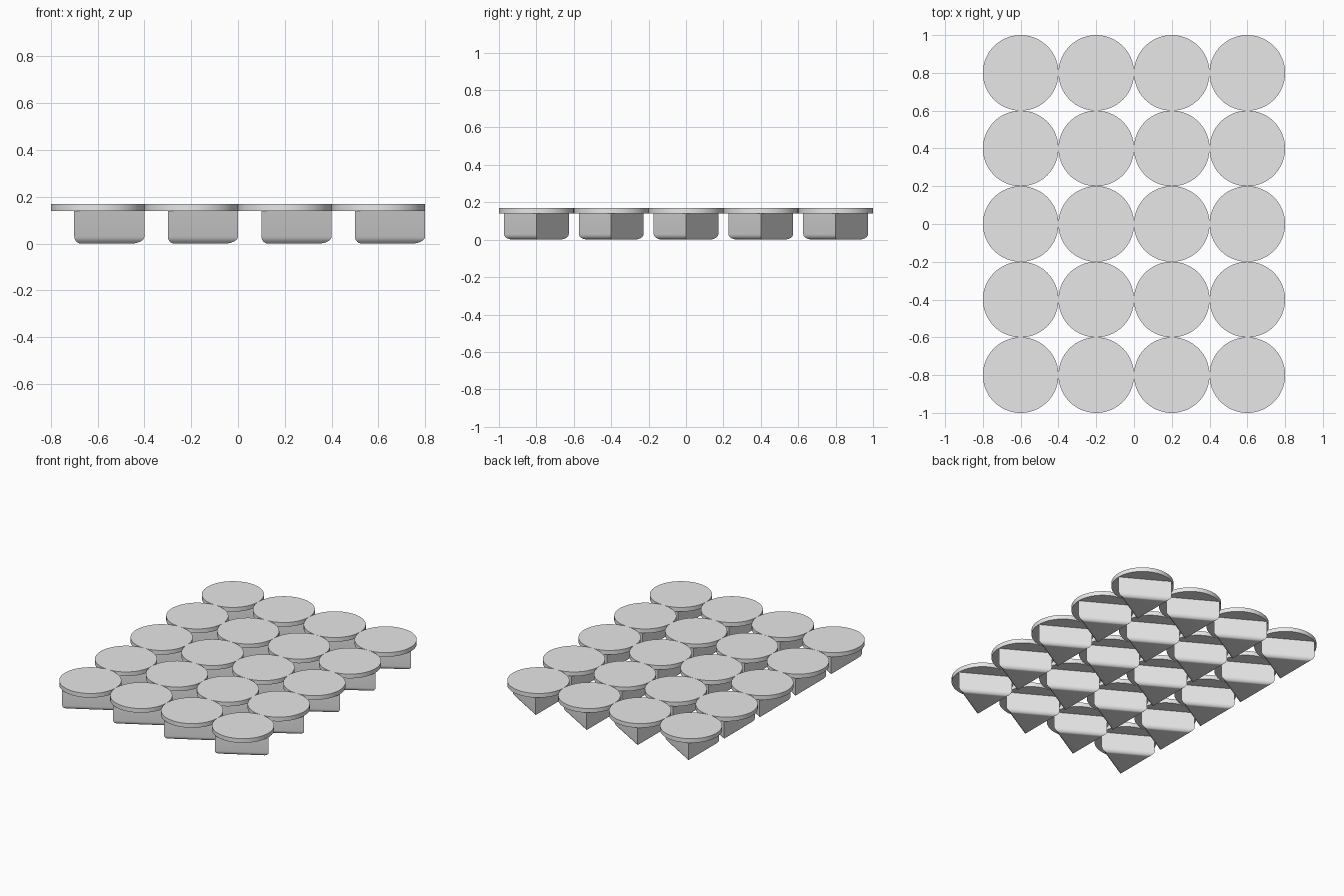
import bpy, bmesh, math

cube = bpy.data.objects.get("Cube")
if cube:
    bpy.data.objects.remove(cube, do_unlink=True)

RADIUS, PITCH = 0.2, 0.4
COLUMNS, ROWS = 4, 5
DISC_BOTTOM, DISC_TOP = 0.14, 0.17
ROUNDING = 0.03

grey = bpy.data.materials.new("light grey")
grey.use_nodes = True
grey.diffuse_color = (0.8, 0.8, 0.8, 1)
grey.node_tree.nodes["Principled BSDF"].inputs["Base Color"].default_value = grey.diffuse_color


def prism_mesh(name, sides, bottom, top, rounding=0):
    """Upright prism with its first corner on +x and an optional rounded lower rim."""
    bm = bmesh.new()
    ring = [bm.verts.new((RADIUS * math.cos(a), RADIUS * math.sin(a), bottom))
            for a in (math.tau * i / sides for i in range(sides))]
    base = bm.faces.new(ring)
    side = bmesh.ops.extrude_face_region(bm, geom=[base], use_keep_orig=True)
    raised = [g for g in side["geom"] if isinstance(g, bmesh.types.BMVert)]
    bmesh.ops.translate(bm, verts=raised, vec=(0, 0, top - bottom))
    bmesh.ops.recalc_face_normals(bm, faces=bm.faces[:])
    if rounding:
        rim = [e for e in bm.edges if all(v.co.z < bottom + 0.001 for v in e.verts)]
        bmesh.ops.bevel(bm, geom=rim, offset=rounding, segments=6,
                        profile=0.5, affect='EDGES')
    mesh = bpy.data.meshes.new(name)
    bm.to_mesh(mesh)
    bm.free()
    mesh.materials.append(grey)
    return mesh


def place(name, mesh, x, y):
    obj = bpy.data.objects.new(name, mesh)
    obj.location = (x, y, 0)
    bpy.context.collection.objects.link(obj)
    return obj


# Round caps on three-sided stems
cap = prism_mesh("round_cap", 96, DISC_BOTTOM, DISC_TOP)
stem = prism_mesh("triangular_stem", 3, 0, DISC_BOTTOM, ROUNDING)

# Grid of identical pieces
parts = []
for row in range(ROWS):
    for column in range(COLUMNS):
        x = (column - (COLUMNS - 1) / 2) * PITCH
        y = (row - (ROWS - 1) / 2) * PITCH
        tag = f"row{row + 1}_column{column + 1}"
        parts.append(place("round_cap_" + tag, cap, x, y))
        parts.append(place("triangular_stem_" + tag, stem, x, y))

# Smooth rims and rounding, keep hard edges
bpy.ops.object.select_all(action='DESELECT')
for obj in parts[:2]:
    obj.select_set(True)
bpy.context.view_layer.objects.active = parts[0]
bpy.ops.object.shade_smooth_by_angle(angle=math.radians(30))
